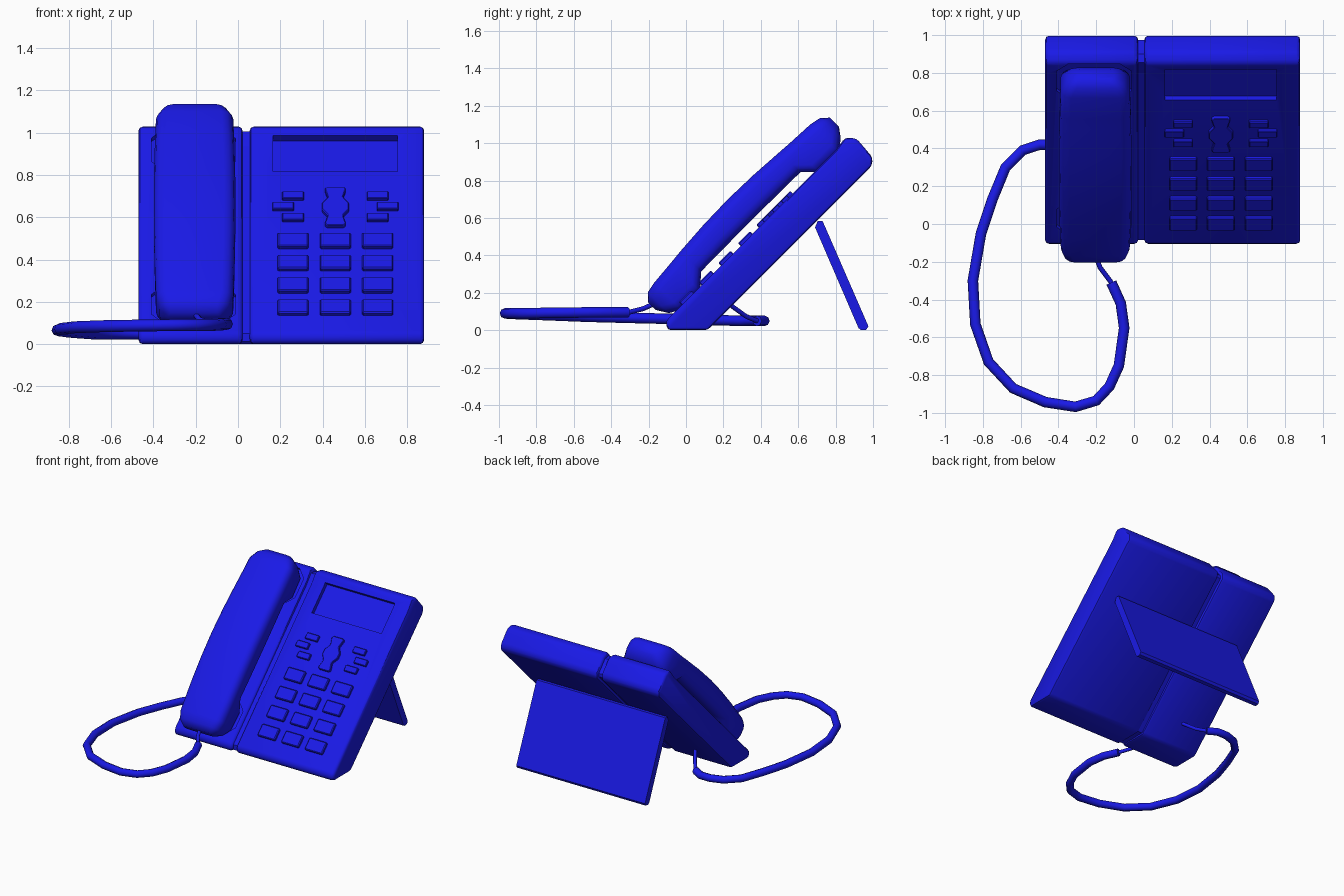
import bpy, bmesh, math
from mathutils import Vector

if "Cube" in bpy.data.objects:
    bpy.data.objects.remove(bpy.data.objects["Cube"])

TILT = (math.pi / 4, 0, 0)      # face frame: local y runs up the slope, local z out of the face
FACE = 0.113                    # height of the face plane in that frame
blue = bpy.data.materials.new("blue_plastic")
blue.diffuse_color = (0.01, 0.01, 0.8, 1)
blue.use_nodes = True
blue.node_tree.nodes["Principled BSDF"].inputs["Base Color"].default_value = blue.diffuse_color


def add_object(name, bm, rot=(0, 0, 0)):
    bmesh.ops.recalc_face_normals(bm, faces=bm.faces)
    me = bpy.data.meshes.new(name)
    bm.to_mesh(me)
    bm.free()
    ob = bpy.data.objects.new(name, me)
    ob.rotation_euler = rot
    me.materials.append(blue)
    bpy.context.collection.objects.link(ob)
    return ob


def loft(name, rings, rot=(0, 0, 0)):
    bm = bmesh.new()
    vs = [[bm.verts.new(p) for p in r] for r in rings]
    n = len(vs[0])
    for a, b in zip(vs, vs[1:]):
        for i in range(n):
            j = (i + 1) % n
            bm.faces.new((a[i], a[j], b[j], b[i]))
    bm.faces.new(vs[0])
    bm.faces.new(vs[-1])
    return add_object(name, bm, rot)


def side_slab(name, profile, x0, x1):
    return loft(name, [[(x, y, z) for y, z in profile] for x in (x0, x1)])


def face_plate(name, pts, n0, n1):
    return loft(name, [[(x, s, n) for x, s in pts] for n in (n0, n1)], TILT)


def rect(x0, x1, s0, s1, c=0.0):
    if not c:
        return [(x0, s0), (x1, s0), (x1, s1), (x0, s1)]
    return [(x0 + c, s0), (x1 - c, s0), (x1, s0 + c), (x1, s1 - c),
            (x1 - c, s1), (x0 + c, s1), (x0, s1 - c), (x0, s0 + c)]


def bevel(ob, width, segments=2):
    m = ob.modifiers.new("bevel", 'BEVEL')
    m.width, m.segments = width, segments
    m.limit_method, m.angle_limit = 'ANGLE', math.radians(20)


def cut(ob, cutter):
    m = ob.modifiers.new("recess", 'BOOLEAN')
    m.operation, m.solver, m.object = 'DIFFERENCE', 'EXACT', cutter
    cutter.hide_render = True
    cutter.hide_set(True)


def smooth(ob, angle=40):
    bpy.ops.object.select_all(action='DESELECT')
    ob.select_set(True)
    bpy.context.view_layer.objects.active = ob
    bpy.ops.object.convert(target='MESH')
    bpy.ops.object.shade_smooth_by_angle(angle=math.radians(angle))


# Two-part body with a recessed seam between the halves
body = [(-0.10, 0), (-0.108, 0.05), (0.80, 0.96), (0.85, 1.03), (0.912, 1.025),
        (0.997, 0.925), (0.995, 0.88), (0.115, 0)]
seam = [(-0.085, 0.012), (-0.085, 0.05), (0.80, 0.935), (0.855, 1.005), (0.90, 1.0),
        (0.975, 0.915), (0.975, 0.89), (0.11, 0.015)]
left = side_slab("cradle_body", body, -0.47, 0.022)
right = side_slab("keypad_body", body, 0.055, 0.88)
side_slab("body_seam", seam, 0.0, 0.08)
for ob in (left, right):
    bevel(ob, 0.02)

# Recesses for the display and the two handset cups
cut(right, face_plate("display_cutter", rect(0.165, 0.755, 1.04, 1.275), FACE - 0.03, 0.3))
for name, s0, s1 in (("lower_cup_cutter", 0.03, 0.28), ("upper_cup_cutter", 1.05, 1.32)):
    cut(left, face_plate(name, rect(-0.41, -0.012, s0, s1, 0.06), FACE - 0.02, 0.3))
for ob in (left, right):
    smooth(ob)
for ob in [o for o in bpy.data.objects if o.name.endswith("_cutter")]:
    bpy.data.objects.remove(ob)

# Number keys
for r, z in enumerate((0.175, 0.28, 0.385, 0.49)):
    for c, x in enumerate((0.26, 0.46, 0.66)):
        s = z * math.sqrt(2) - 0.122
        key = face_plate(f"number_key_{r}_{c}", rect(x - 0.073, x + 0.073, s - 0.046, s + 0.046),
                         FACE - 0.01, FACE + 0.02)
        bevel(key, 0.006, 1)

# Small function keys, mirrored about the keypad's centre line
for side in (-1, 1):
    for i, (off, z) in enumerate(((0.2, 0.70), (0.247, 0.65), (0.2, 0.598))):
        x, s = 0.46 + side * off, z * math.sqrt(2) - 0.12
        key = face_plate(f"function_key_{'left' if side < 0 else 'right'}_{i}",
                         rect(x - 0.051, x + 0.051, s - 0.023, s + 0.023),
                         FACE - 0.01, FACE + 0.018)
        bevel(key, 0.004, 1)

# Wavy navigation key
half = [(0.04, -0.128), (0.05, -0.115), (0.036, -0.06), (0.064, -0.02),
        (0.064, 0.02), (0.036, 0.06), (0.05, 0.115), (0.04, 0.128)]
s = 0.645 * math.sqrt(2) - 0.12
outline = [(0.46 + x, s + t) for x, t in half] + [(0.46 - x, s + t) for x, t in reversed(half)]
bevel(face_plate("navigation_key", outline, FACE - 0.01, FACE + 0.02), 0.004, 1)

# Handset: rounded sections (position, half width, inner and outer height) lofted up the slope
sections = [(-0.037, 0.125, 0.19, 0.25), (0.0, 0.165, 0.13, 0.288), (0.06, 0.182, 0.095, 0.30),
            (0.2, 0.187, 0.095, 0.312), (0.28, 0.189, 0.165, 0.32), (0.46, 0.192, 0.167, 0.332),
            (0.65, 0.193, 0.168, 0.337), (0.84, 0.192, 0.167, 0.332), (1.03, 0.189, 0.165, 0.32),
            (1.1, 0.187, 0.095, 0.315), (1.25, 0.183, 0.095, 0.308), (1.31, 0.155, 0.14, 0.295),
            (1.347, 0.105, 0.19, 0.26)]


def handset_ring(s, w, n0, n1):
    r = min(0.055, (n1 - n0) * 0.42)
    ring = []
    for k, (cx, cn) in enumerate(((w - r, n1 - r), (r - w, n1 - r), (r - w, n0 + r), (w - r, n0 + r))):
        for j in range(4):
            a = math.pi / 2 * (k + j / 3)
            ring.append((-0.205 + cx + r * math.cos(a), s, cn + r * math.sin(a)))
    return ring


smooth(loft("handset", [handset_ring(*q) for q in sections], TILT), 50)

# Rear stand plate
stand = side_slab("rear_stand", [(0.69, 0.55), (0.705, 0.585), (0.73, 0.585), (0.975, 0.022),
                                 (0.965, 0.003), (0.935, 0.0), (0.922, 0.012)], -0.335, 0.755)


# Cord: thick loop with a thin lead at each end
def tube(name, pts, radius):
    cu = bpy.data.curves.new(name, 'CURVE')
    cu.dimensions = '3D'
    cu.bevel_depth, cu.bevel_resolution, cu.use_fill_caps = radius, 2, True
    sp = cu.splines.new('POLY')
    sp.points.add(len(pts) - 1)
    for p, co in zip(sp.points, pts):
        p.co = (*co, 1)
    cu.materials.append(blue)
    ob = bpy.data.objects.new(name, cu)
    bpy.context.collection.objects.link(ob)
    smooth(ob, 50)


loop = [(-0.12, -0.31, 0.095), (-0.07, -0.42, 0.095), (-0.052, -0.55, 0.095), (-0.08, -0.75, 0.093),
        (-0.13, -0.86, 0.09), (-0.20, -0.935, 0.09), (-0.31, -0.968, 0.09), (-0.47, -0.943, 0.088),
        (-0.64, -0.87, 0.085), (-0.77, -0.73, 0.08), (-0.84, -0.53, 0.072), (-0.853, -0.30, 0.066),
        (-0.81, -0.05, 0.06), (-0.75, 0.13, 0.055), (-0.68, 0.30, 0.05), (-0.59, 0.39, 0.05),
        (-0.50, 0.42, 0.05), (-0.42, 0.42, 0.05), (-0.35, 0.38, 0.05)]
tube("cord_loop", loop, 0.028)
tube("handset_lead", [(-0.21, -0.15, 0.15), (-0.18, -0.23, 0.115), loop[0]], 0.013)
tube("body_lead", [loop[-1], (-0.30, 0.32, 0.075), (-0.24, 0.23, 0.14)], 0.013)
